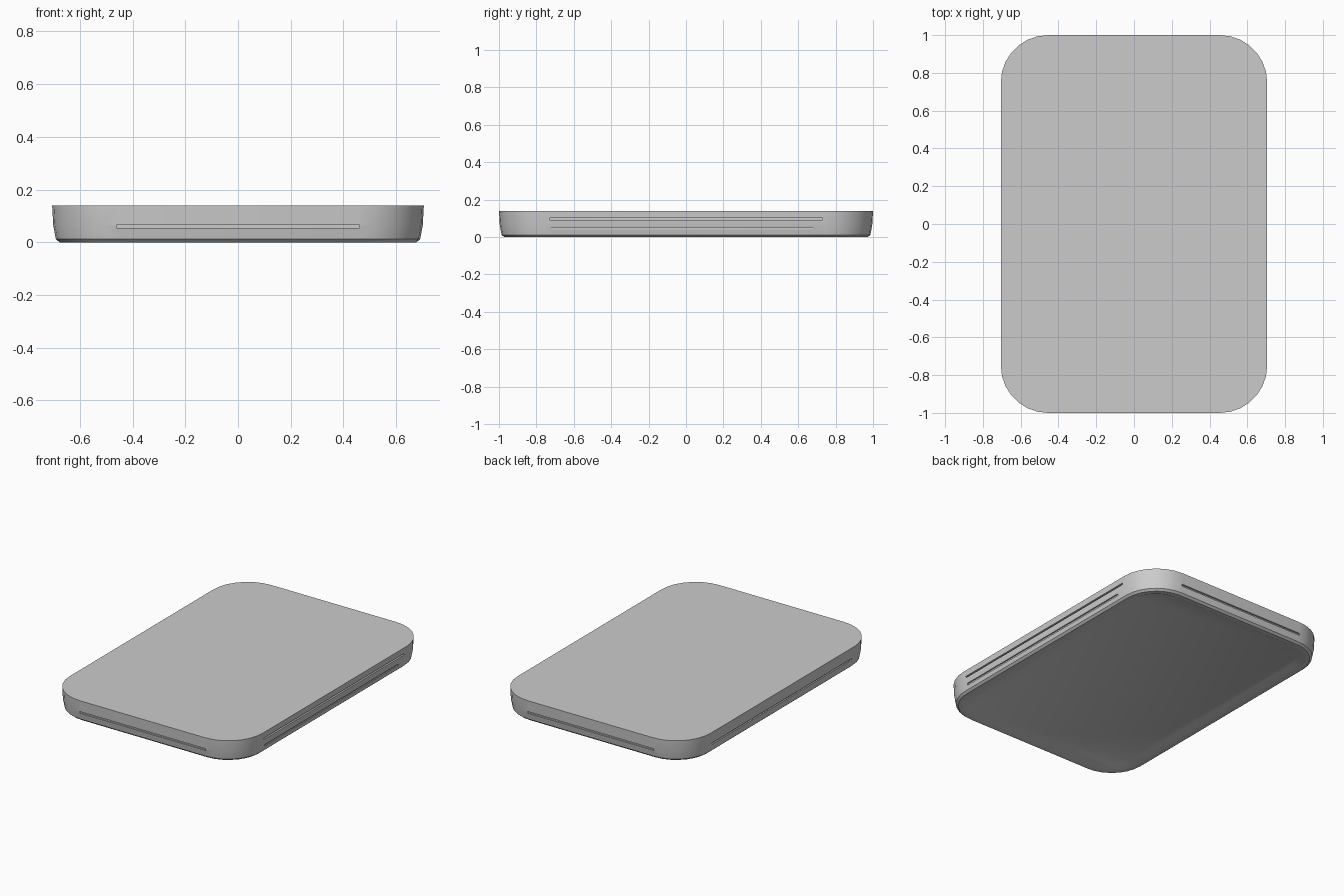
import bpy, bmesh, math

if "Cube" in bpy.data.objects:
    bpy.data.objects.remove(bpy.data.objects["Cube"])

HX, HY, R, SEG = 0.705, 1.0, 0.25, 7


def ring(bm, inset, z):
    """Rounded rectangle loop, moved inwards by inset."""
    r = max(R - inset, 0.02)
    cx, cy = HX - inset - r, HY - inset - r
    verts = []
    for k, (sx, sy) in enumerate([(1, 1), (-1, 1), (-1, -1), (1, -1)]):
        for i in range(SEG + 1):
            a = math.pi / 2 * (k + i / SEG)
            verts.append(bm.verts.new((sx * cx + r * math.cos(a), sy * cy + r * math.sin(a), z)))
    return verts


def make_slab(name, profile):
    bm = bmesh.new()
    rings = [ring(bm, *p) for p in profile]
    n = len(rings[0])
    for a, b in zip(rings, rings[1:]):
        for i in range(n):
            j = (i + 1) % n
            bm.faces.new((a[i], a[j], b[j], b[i]))
    bm.faces.new(rings[0])
    bm.faces.new(rings[-1])
    bmesh.ops.recalc_face_normals(bm, faces=bm.faces)
    me = bpy.data.meshes.new(name)
    bm.to_mesh(me)
    bm.free()
    ob = bpy.data.objects.new(name, me)
    bpy.context.collection.objects.link(ob)
    return ob


# Tapered slab with rounded corners and a shallow sunken underside
slab = make_slab("slab_body", [(0.0, 0.14), (0.004, 0.065), (0.014, 0.012),
                               (0.028, 0.0), (0.06, 0.0), (0.10, 0.018)])


# Shallow slots along the side walls
def slot(loc, size):
    bpy.ops.mesh.primitive_cube_add(size=1, location=loc)
    cutter = bpy.context.object
    cutter.name = "slot_cutter"
    cutter.scale = size
    cutter.hide_render = True
    cutter.hide_set(True)
    mod = slab.modifiers.new("slot", 'BOOLEAN')
    mod.operation = 'DIFFERENCE'
    mod.solver = 'EXACT'
    mod.object = cutter
    return cutter


cutters = [slot((HX, 0, 0.096), (0.03, 1.46, 0.01)),
           slot((HX, -0.02, 0.045), (0.03, 1.40, 0.012)),
           slot((-HX, 0, 0.062), (0.03, 1.46, 0.01))]
for s in (-1, 1):
    cutters.append(slot((0, s * HY, 0.06), (0.92, 0.03, 0.012)))

# Apply the slots, then shade
bpy.ops.object.select_all(action='DESELECT')
slab.select_set(True)
bpy.context.view_layer.objects.active = slab
for mod in list(slab.modifiers):
    bpy.ops.object.modifier_apply(modifier=mod.name)
for c in cutters:
    bpy.data.objects.remove(c, do_unlink=True)
bpy.ops.object.shade_smooth_by_angle(angle=math.radians(25))
